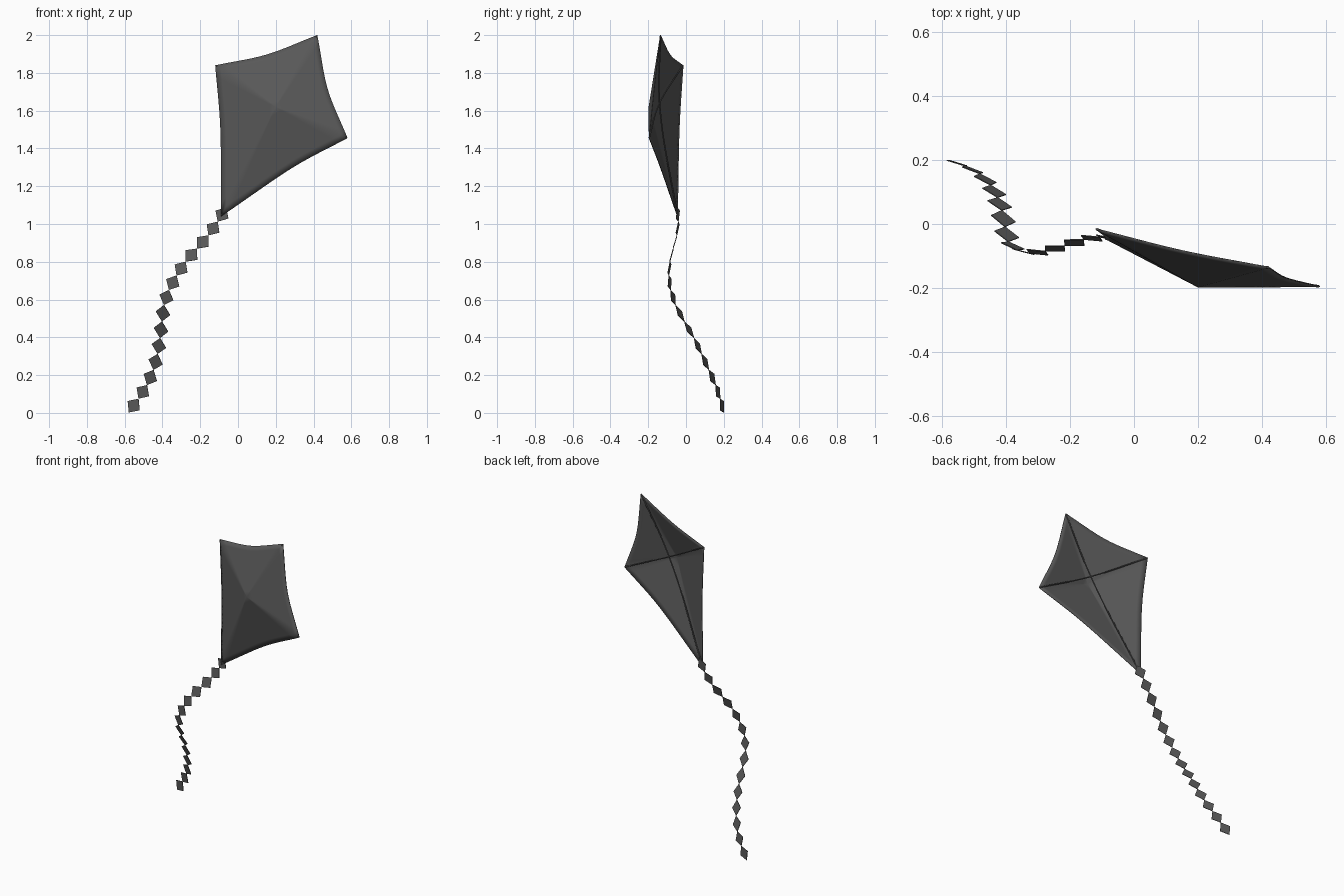
import bpy, bmesh, math
from mathutils import Vector

if "Cube" in bpy.data.objects:
    bpy.data.objects.remove(bpy.data.objects["Cube"])

grey = bpy.data.materials.new("charcoal_fabric")
grey.diffuse_color = (0.1, 0.1, 0.1, 1)
grey.use_nodes = True
grey.node_tree.nodes["Principled BSDF"].inputs["Base Color"].default_value = grey.diffuse_color


def add_object(name, bm, thickness):
    """Turn a bmesh sheet into an object with a little thickness."""
    me = bpy.data.meshes.new(name)
    bm.to_mesh(me)
    bm.free()
    me.materials.append(grey)
    ob = bpy.data.objects.new(name, me)
    bpy.context.collection.objects.link(ob)
    mod = ob.modifiers.new("thickness", 'SOLIDIFY')
    mod.thickness = thickness
    mod.offset = 0
    return ob


# Kite corners and the peak of the sail
TOP = Vector((0.42, -0.135, 2.0))
LEFT = Vector((-0.12, -0.015, 1.84))
BOTTOM = Vector((-0.09, -0.045, 1.04))
RIGHT = Vector((0.58, -0.195, 1.455))
PEAK = Vector((0.20, -0.196, 1.62))
CROSS = Vector((0.22, -0.14, 1.64))

# Sail: four panels fanning from the peak to gently scooped edges
bm = bmesh.new()
ACROSS, RINGS = 14, 10
for a, b, sag in ((TOP, LEFT, 0.025), (LEFT, BOTTOM, 0.018),
                  (BOTTOM, RIGHT, 0.022), (RIGHT, TOP, 0.028)):
    grid = []
    for i in range(ACROSS + 1):
        s = i / ACROSS
        rim = a.lerp(b, s)
        rim += (PEAK - rim).normalized() * sag * math.sin(math.pi * s)
        grid.append([bm.verts.new(PEAK.lerp(rim, r / RINGS)) for r in range(RINGS + 1)])
    for i in range(ACROSS):
        for r in range(RINGS):
            q = (grid[i][r], grid[i][r + 1], grid[i + 1][r + 1], grid[i + 1][r])
            bm.faces.new(q)
bmesh.ops.remove_doubles(bm, verts=bm.verts[:], dist=0.0005)
bmesh.ops.recalc_face_normals(bm, faces=bm.faces[:])
sail = add_object("sail", bm, 0.004)
bpy.context.view_layer.objects.active = sail
sail.select_set(True)
bpy.ops.object.shade_smooth_by_angle(angle=math.radians(50))
sail.select_set(False)


# Spars: two thin bowed rods behind the sail
def spar(name, a, b):
    cu = bpy.data.curves.new(name, 'CURVE')
    cu.dimensions = '3D'
    cu.bevel_depth = 0.004
    cu.bevel_resolution = 1
    cu.use_fill_caps = True
    sp = cu.splines.new('BEZIER')
    sp.bezier_points.add(2)
    for p, co in zip(sp.bezier_points, (a.lerp(CROSS, 0.01), CROSS, b.lerp(CROSS, 0.01))):
        p.co = co
        p.handle_left_type = p.handle_right_type = 'AUTO'
    cu.materials.append(grey)
    bpy.context.collection.objects.link(bpy.data.objects.new(name, cu))


spar("spine_spar", TOP, BOTTOM)
spar("cross_spar", LEFT, RIGHT)

# Tail: chain of flat diamonds joined corner to corner
centres = [Vector(p) for p in (
    (-.085, -.043, 1.05), (-.13, -.038, .975), (-.183, -.058, .905), (-.25, -.078, .835),
    (-.304, -.092, .767), (-.347, -.09, .688), (-.384, -.073, .614), (-.4, -.038, .529),
    (-.405, .02, .439), (-.42, .065, .354), (-.431, .1, .27), (-.463, .142, .185),
    (-.5, .172, .11), (-.553, .19, .04))]
mids = [p.lerp(q, 0.5) for p, q in zip(centres, centres[1:])]
joints = [centres[0] * 2 - mids[0]] + mids + [Vector((-.578, .199, .002))]
facing = Vector((0.26, 0.96, 0))
bm = bmesh.new()
for p, q in zip(joints, joints[1:]):
    mid = p.lerp(q, 0.5)
    side = (q - p).cross(facing).normalized() * 0.041
    bm.faces.new([bm.verts.new(v) for v in (p, mid + side, q, mid - side)])
add_object("tail", bm, 0.003)
